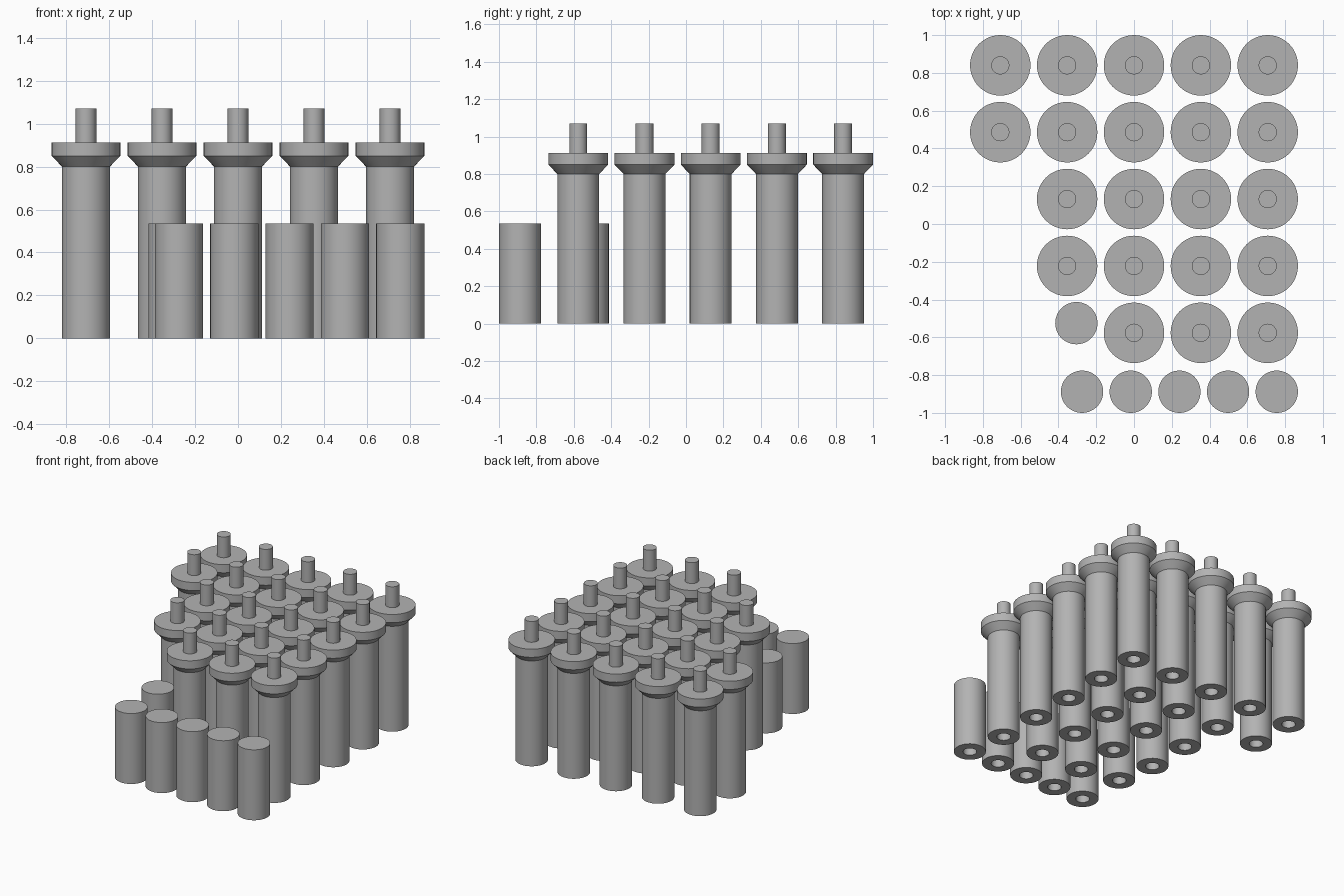
import bpy, bmesh, math

if "Cube" in bpy.data.objects:
    bpy.data.objects.remove(bpy.data.objects["Cube"])

SEG = 48
grey = bpy.data.materials.new("plain_grey")
grey.diffuse_color = (0.45, 0.45, 0.45, 1)
grey.use_nodes = True
grey.node_tree.nodes["Principled BSDF"].inputs["Base Color"].default_value = grey.diffuse_color


def lathe(name, profile):
    """Spin a closed (radius, z) profile that starts and ends on the axis."""
    bm = bmesh.new()
    rings = []
    for r, z in profile:
        if r == 0:
            rings.append([bm.verts.new((0, 0, z))] * SEG)
        else:
            rings.append([bm.verts.new((r * math.cos(2 * math.pi * i / SEG),
                                        r * math.sin(2 * math.pi * i / SEG), z))
                          for i in range(SEG)])
    for a, b in zip(rings, rings[1:]):
        for i in range(SEG):
            j = (i + 1) % SEG
            quad = list(dict.fromkeys([a[i], a[j], b[j], b[i]]))
            bm.faces.new(quad)
    bmesh.ops.recalc_face_normals(bm, faces=bm.faces)
    mesh = bpy.data.meshes.new(name)
    bm.to_mesh(mesh)
    bm.free()
    mesh.materials.append(grey)
    mesh.shade_smooth()
    mesh.set_sharp_from_angle(angle=math.radians(30))
    return mesh


def place(name, mesh, x, y):
    ob = bpy.data.objects.new(name, mesh)
    ob.location = (x, y, 0)
    bpy.context.collection.objects.link(ob)


# Blind socket in the underside, shared by both kinds of peg
BODY, PIN = 0.112, 0.048
socket = [(0, 0.16), (PIN, 0.16), (PIN, 0), (BODY, 0)]

# Tall peg: body, flared collar and thin pin on top
tall = lathe("tall_peg", socket + [(BODY, 0.80), (0.16, 0.85), (0.16, 0.912),
                                   (PIN, 0.912), (PIN, 1.07), (0, 1.07)])
# Short peg: plain cylinder
short = lathe("short_peg", socket + [(BODY, 0.535), (0, 0.535)])

# Staggered grid of tall pegs, rows running back to front
PITCH = 0.354
for row, first in enumerate((-2, -2, -1, -1, 0)):
    for col in range(first, 3):
        place("tall_peg", tall, col * PITCH, 0.84 - row * PITCH)

# Front row of short pegs, plus one tucked in behind
for i in range(5):
    place("short_peg", short, -0.275 + i * 0.2577, -0.888)
place("short_peg", short, -0.305, -0.525)
